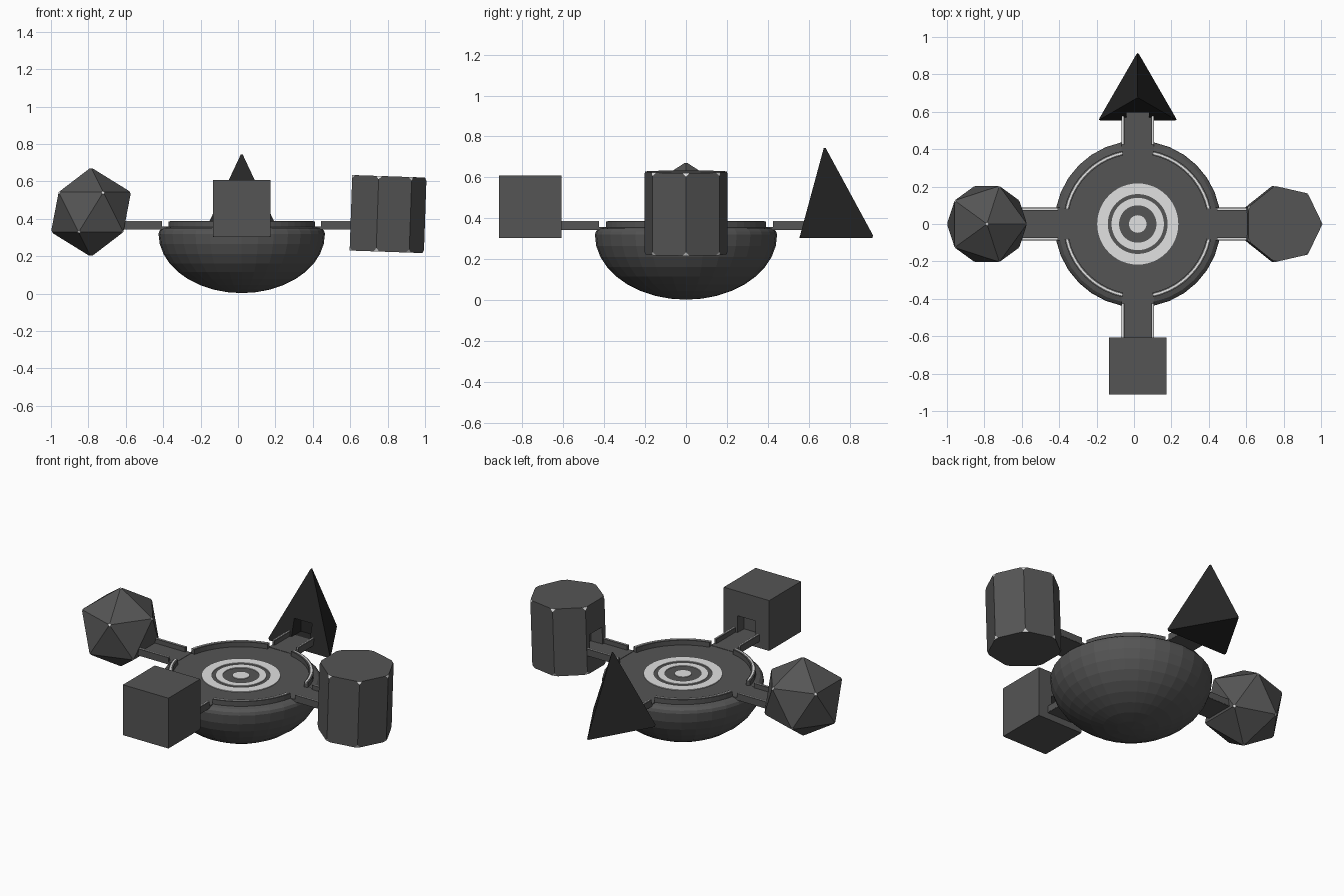
import bpy, bmesh, math
from mathutils import Matrix, Vector

if "Cube" in bpy.data.objects:
    bpy.data.objects.remove(bpy.data.objects["Cube"])

CX = 0.02  # hub centre in x


def material(name, v):
    m = bpy.data.materials.new(name)
    m.diffuse_color = (v, v, v, 1)
    m.use_nodes = True
    m.node_tree.nodes["Principled BSDF"].inputs["Base Color"].default_value = m.diffuse_color
    return m


GREY = material("dark grey", 0.09)
LIGHT = material("light grey", 0.75)
BLACK = material("near black", 0.02)


def finish(name, bm, *mats):
    bmesh.ops.recalc_face_normals(bm, faces=bm.faces)
    me = bpy.data.meshes.new(name)
    bm.to_mesh(me)
    bm.free()
    for m in mats:
        me.materials.append(m)
    ob = bpy.data.objects.new(name, me)
    bpy.context.collection.objects.link(ob)
    return ob


def sweep(name, profile, mat, a0=0, a1=360, steps=32):
    """Turn a closed (r, z) loop, or an open one ending on the axis, about the hub."""
    bm = bmesh.new()
    full = a1 - a0 == 360
    closed = all(r > 0 for r, z in profile)
    rows = []
    for i in range(steps + (not full)):
        a = math.radians(a0 + (a1 - a0) * i / steps)
        rows.append([bm.verts.new((CX + r * math.cos(a), r * math.sin(a), z)) for r, z in profile])
    n = len(profile)
    for i in range(steps):
        p, q = rows[i], rows[(i + 1) % len(rows)]
        for j in range(n if closed else n - 1):
            k = (j + 1) % n
            bm.faces.new((p[j], q[j], q[k], p[k]))
    if not full:
        bm.faces.new(rows[0])
        bm.faces.new(rows[-1])
    bmesh.ops.remove_doubles(bm, verts=bm.verts, dist=1e-5)
    return finish(name, bm, mat)


def box(name, lo, hi, ang, mat):
    """Box in arm space (x outward from the hub), turned to the arm's direction."""
    bm = bmesh.new()
    lo, hi = Vector(lo), Vector(hi)
    bmesh.ops.create_cube(bm, size=1, matrix=Matrix.Translation((lo + hi) / 2)
                          @ Matrix.Diagonal((*(hi - lo), 1)))
    bm.transform(Matrix.Translation((CX, 0, 0)) @ Matrix.Rotation(math.radians(ang), 4, 'Z'))
    return finish(name, bm, mat)


# Hub bowl: flattened hemisphere with a small shoulder and a flat floor
bowl = [(0, 0.003)]
for i in range(1, 10):
    t = math.radians(10 * i)
    bowl.append((0.445 * math.sin(t), 0.32 - 0.317 * math.cos(t)))
bowl += [(0.44, 0.337), (0.425, 0.35), (0.40, 0.356), (0, 0.356)]
sweep("bowl", bowl, GREY)


def ring(r0, r1, z0, z1):
    return [(r0, z0), (r1, z0), (r1, z1), (r0, z1)]


# Target painted on the floor
sweep("target_dot", [(0, 0.354), (0.047, 0.354), (0.047, 0.36), (0, 0.36)], LIGHT)
sweep("target_inner_ring", ring(0.10, 0.14, 0.354, 0.36), LIGHT, steps=48)
sweep("target_outer_ring", ring(0.16, 0.217, 0.354, 0.36), LIGHT, steps=48)

# Rim walls between the arms, and the four railed arms
for k, reach in enumerate((0.61, 0.60, 0.64, 0.63)):
    a = 90 * k
    sweep(f"rim_wall_{k}", ring(0.375, 0.40, 0.35, 0.385), GREY, a + 12, a + 78, 10)
    sweep(f"rim_strip_{k}", ring(0.383, 0.392, 0.38, 0.388), LIGHT, a + 12, a + 78, 10)
    box(f"arm_floor_{k}", (0.39, -0.087, 0.343), (reach, 0.087, 0.358), a, GREY)
    for s in (-1, 1):
        y0, y1 = sorted((s * 0.072, s * 0.088))
        box(f"arm_rail_{k}_{s}", (0.425, y0, 0.345), (reach, y1, 0.385), a, GREY)
        y0, y1 = sorted((s * 0.076, s * 0.084))
        box(f"arm_strip_{k}_{s}", (0.425, y0, 0.38), (reach, y1, 0.388), a, LIGHT)


def solid(name, bm, clip, mats, ang, depth):
    """Clip the corners (tiny corner faces take the second material), cut a doorway."""
    if clip:
        bmesh.ops.bevel(bm, geom=bm.verts[:], offset=clip, segments=1,
                        affect='VERTICES', profile=0.5)
        for f in bm.faces:
            f.material_index = int(len(mats) > 1 and f.calc_area() < 0.001)
    ob = finish(name, bm, *mats)
    cut = box(name + "_door_cutter", (0.45, -0.06, 0.357), (depth, 0.06, 0.46), ang, mats[0])
    cut.hide_render = True
    cut.display_type = 'WIRE'
    mod = ob.modifiers.new("door", 'BOOLEAN')
    mod.operation = 'DIFFERENCE'
    mod.solver = 'EXACT'
    mod.object = cut


# Seven-sided prism (right), leaning slightly
bm = bmesh.new()
verts = [bm.verts.new((0.209 * math.cos(math.tau * i / 7), 0.209 * math.sin(math.tau * i / 7), -0.202))
         for i in range(7)]
base = bm.faces.new(verts)
top = bmesh.ops.extrude_face_region(bm, geom=[base], use_keep_orig=True)
bmesh.ops.translate(bm, vec=(0, 0, 0.404), verts=[v for v in top["geom"] if isinstance(v, bmesh.types.BMVert)])
bmesh.ops.recalc_face_normals(bm, faces=bm.faces)
bm.transform(Matrix.Translation((0.792, 0, 0.426)) @ Matrix.Rotation(math.radians(2), 4, 'Y'))
solid("seven_sided_prism", bm, 0.018, (GREY, LIGHT), 0, 0.66)

# Tetrahedron (back)
bm = bmesh.new()
bmesh.ops.create_cone(bm, cap_ends=True, segments=3, radius1=0.244, radius2=0, depth=0.45)
bmesh.ops.remove_doubles(bm, verts=bm.verts, dist=1e-4)
tip = max((v for v in bm.verts if v.co.z < 0), key=lambda v: v.co.y)
turn = math.pi / 2 - math.atan2(tip.co.y, tip.co.x)
bm.transform(Matrix.Translation((CX, 0.676, 0.53)) @ Matrix.Rotation(turn, 4, 'Z'))
solid("tetrahedron", bm, 0.012, (BLACK,), 90, 0.66)

# Icosahedron (left)
bm = bmesh.new()
bmesh.ops.create_icosphere(bm, subdivisions=1, radius=0.239,
                           matrix=Matrix.Translation((-0.786, 0, 0.436)))
solid("icosahedron", bm, 0.011, (GREY, LIGHT), 180, 0.70)

# Cube (front)
bm = bmesh.new()
bmesh.ops.create_cube(bm, size=0.305, matrix=Matrix.Translation((CX, -0.76, 0.456)))
solid("cube", bm, 0.004, (GREY,), 270, 0.67)
